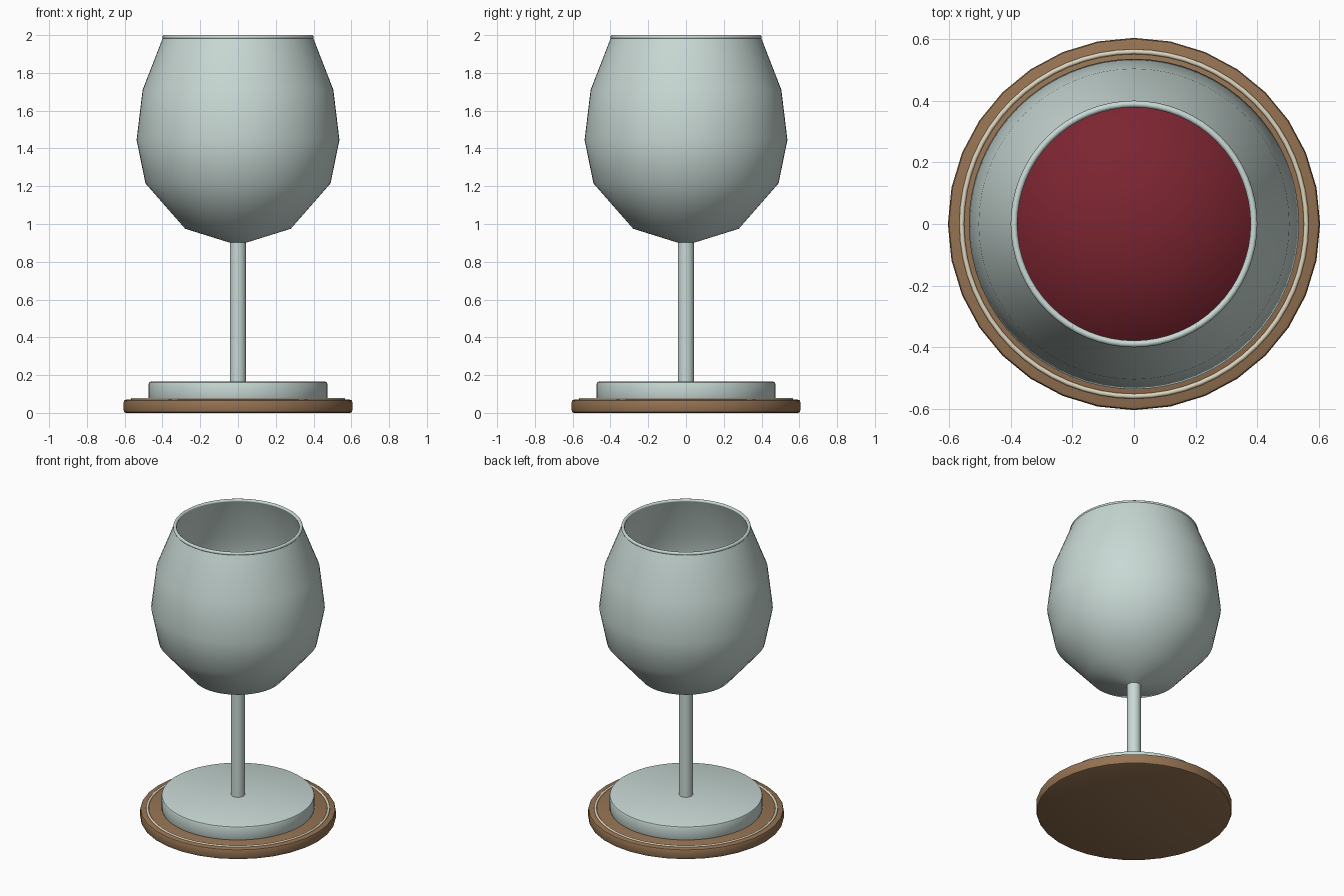
import bpy
import math

cube = bpy.data.objects.get("Cube")
if cube:
    bpy.data.objects.remove(cube, do_unlink=True)


def material(name, rgb):
    mat = bpy.data.materials.new(name)
    mat.use_nodes = True
    mat.diffuse_color = (*rgb, 1)
    mat.node_tree.nodes["Principled BSDF"].inputs["Base Color"].default_value = (*rgb, 1)
    return mat


glass = material("pale glass", (0.58, 0.69, 0.66))
wine = material("red wine", (0.20, 0.018, 0.03))
wood = material("brown wood", (0.30, 0.17, 0.085))
cream = material("cream trim", (0.72, 0.66, 0.50))


def lathe(name, profile, mat, sides=64, angle=35, closed=False):
    """Spin (radius, height) points, listed bottom to top on the outside, about z."""
    verts, rings = [], []
    for r, z in profile:
        count = sides if r > 0 else 1
        rings.append([len(verts) + i % count for i in range(sides)])
        for i in range(count):
            a = 2 * math.pi * i / sides
            verts.append((r * math.cos(a), r * math.sin(a), z))
    faces = []
    pairs = list(zip(rings, rings[1:]))
    if closed:
        pairs.append((rings[-1], rings[0]))
    for low, high in pairs:
        for i in range(sides):
            j = (i + 1) % sides
            corners = [low[i], low[j], high[j], high[i]]
            faces.append(list(dict.fromkeys(corners)))
    mesh = bpy.data.meshes.new(name)
    mesh.from_pydata(verts, [], faces)
    mesh.materials.append(mat)
    obj = bpy.data.objects.new(name, mesh)
    bpy.context.collection.objects.link(obj)
    bpy.ops.object.select_all(action="DESELECT")
    obj.select_set(True)
    bpy.context.view_layer.objects.active = obj
    bpy.ops.object.shade_smooth_by_angle(angle=math.radians(angle))
    return obj


def disc(name, radius, bottom, top, bevel, mat, sides):
    """Solid disc with softened edges."""
    cut = bevel * 0.3
    profile = [(0, bottom), (radius - bevel, bottom), (radius - cut, bottom + cut),
               (radius, bottom + bevel), (radius, top - bevel),
               (radius - cut, top - cut), (radius - bevel, top), (0, top)]
    return lathe(name, profile, mat, sides)


def ring(name, radius, height, thickness, mat):
    """Thin round hoop."""
    steps = [2 * math.pi * k / 10 for k in range(10)]
    profile = [(radius + thickness * math.cos(a), height + thickness * math.sin(a)) for a in steps]
    return lathe(name, profile, mat, 64, 60, closed=True)


# Coaster with its inlaid trim
disc("coaster", 0.605, 0, 0.07, 0.012, wood, 32)
ring("coaster_trim", 0.56, 0.07, 0.008, cream)

# Foot and stem
disc("foot", 0.473, 0.07, 0.165, 0.01, glass, 64)
lathe("stem", [(0, 0.15), (0.043, 0.15), (0.043, 0.93), (0, 0.93)], glass, 32)

# Hollow bowl: outer wall, then inner wall back down
outer = [(0, 0.89), (0.04, 0.90), (0.28, 0.975), (0.49, 1.215),
         (0.537, 1.445), (0.505, 1.71), (0.397, 1.988)]
inner = [(0.38, 1.988), (0.486, 1.71), (0.518, 1.445), (0.473, 1.222),
         (0.27, 0.992), (0, 0.91)]
lathe("bowl", outer + inner, glass, 64, 60)
ring("rim", 0.39, 1.989, 0.011, glass)

# Wine filling the lower bowl
lathe("wine", [(0, 0.92), (0.265, 0.998), (0.468, 1.226), (0.508, 1.42), (0, 1.42)],
      wine, 64, 180)
